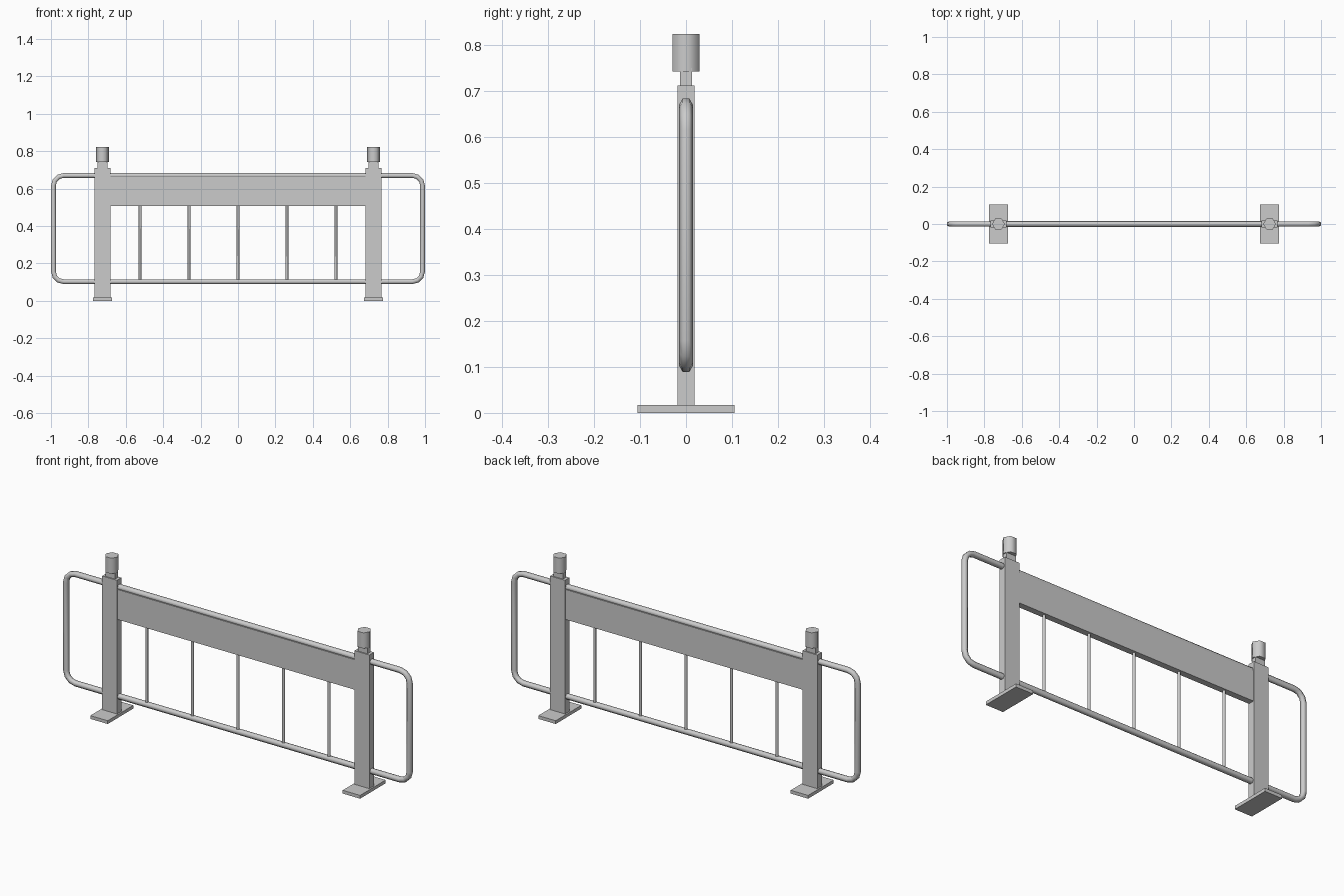
import bpy, bmesh, math
from mathutils import Vector

cube = bpy.data.objects.get("Cube")
if cube:
    bpy.data.objects.remove(cube, do_unlink=True)

# Single painted metal colour
grey = bpy.data.materials.new("light_grey_metal")
grey.use_nodes = True
colour = (0.6, 0.6, 0.6, 1)
grey.diffuse_color = colour
grey.node_tree.nodes["Principled BSDF"].inputs["Base Color"].default_value = colour


def finish(name, bm, smooth=False):
    bmesh.ops.recalc_face_normals(bm, faces=bm.faces)
    mesh = bpy.data.meshes.new(name)
    bm.to_mesh(mesh)
    bm.free()
    mesh.materials.append(grey)
    obj = bpy.data.objects.new(name, mesh)
    bpy.context.collection.objects.link(obj)
    if smooth:
        bpy.ops.object.select_all(action='DESELECT')
        obj.select_set(True)
        bpy.context.view_layer.objects.active = obj
        bpy.ops.object.shade_smooth_by_angle(angle=math.radians(65))
    return obj


def box(name, x, half_x, half_y, z0, z1):
    bm = bmesh.new()
    bmesh.ops.create_cube(bm, size=1)
    for v in bm.verts:
        v.co = (x + v.co.x * 2 * half_x, v.co.y * 2 * half_y,
                (z0 + z1) / 2 + v.co.z * (z1 - z0))
    return finish(name, bm)


def hex_prism(name, x, radius, z0, z1):
    bm = bmesh.new()
    bottom, top = ([bm.verts.new((x + radius * math.cos(i * math.pi / 3),
                                  radius * math.sin(i * math.pi / 3), z))
                    for i in range(6)] for z in (z0, z1))
    bm.faces.new(bottom)
    bm.faces.new(top)
    for i in range(6):
        j = (i + 1) % 6
        bm.faces.new((bottom[i], bottom[j], top[j], top[i]))
    return finish(name, bm, True)


def tube_frame(name, half_x, z0, z1, corner, radius, steps=3):
    # Rounded rectangle swept with a six-sided section
    bm = bmesh.new()
    rings = []
    centres = ((half_x - corner, z1 - corner), (corner - half_x, z1 - corner),
               (corner - half_x, z0 + corner), (half_x - corner, z0 + corner))
    for quarter, (cx, cz) in enumerate(centres):
        for s in range(steps + 1):
            a = (quarter + s / steps) * math.pi / 2
            out = Vector((math.cos(a), 0, math.sin(a)))
            ring = []
            for k in range(6):
                t = k * math.pi / 3
                p = Vector((cx, 0, cz)) + out * (corner + radius * math.sin(t))
                p.y = radius * math.cos(t)
                ring.append(bm.verts.new(p))
            rings.append(ring)
    for n, ring in enumerate(rings):
        following = rings[(n + 1) % len(rings)]
        for k in range(6):
            m = (k + 1) % 6
            bm.faces.new((ring[k], ring[m], following[m], following[k]))
    return finish(name, bm, True)


# Tube frame, panel and uprights
tube_frame("tube_frame", 0.987, 0.102, 0.67, 0.055, 0.0147)
box("upper_panel", 0, 0.70, 0.016, 0.507, 0.663)
for i in range(5):
    hex_prism(f"upright_bar_{i + 1}", (i - 2) * 0.262, 0.008, 0.102, 0.52)

# Posts with feet and lamps
for side, x in (("left", 0.725), ("right", -0.725)):
    box(side + "_foot", x, 0.05, 0.105, 0, 0.017)
    box(side + "_post", x, 0.0425, 0.0185, 0.015, 0.711)
    box(side + "_lamp_neck", x, 0.027, 0.0125, 0.70, 0.75)
    hex_prism(side + "_lamp", x, 0.034, 0.742, 0.823)
